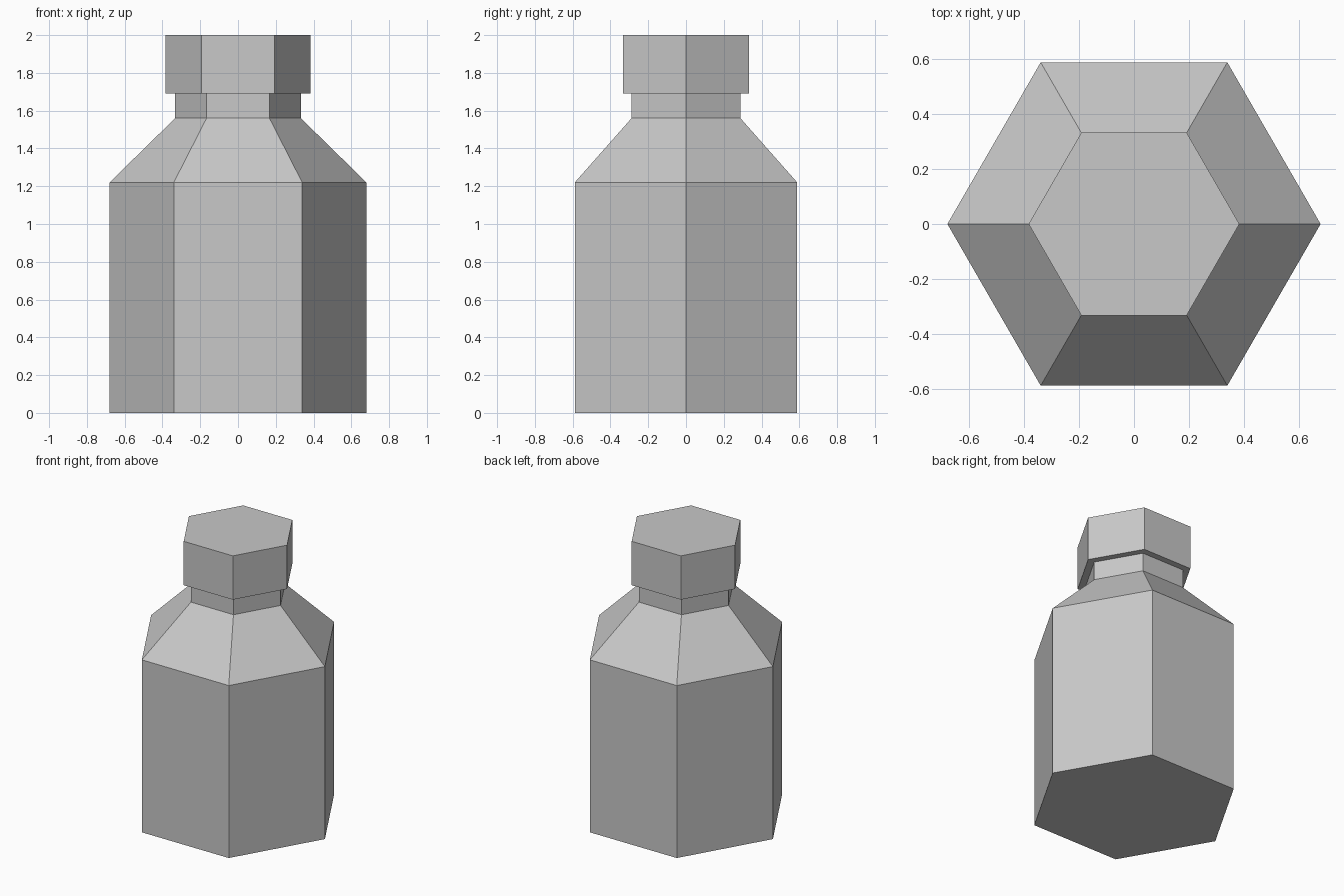
import bpy
import bmesh
from math import cos, sin, tau

cube = bpy.data.objects.get("Cube")
if cube:
    bpy.data.objects.remove(cube, do_unlink=True)

SIDES = 6

# One plain grey for the whole bottle
grey = bpy.data.materials.new("light_grey")
grey.use_nodes = True
colour = (0.58, 0.58, 0.58, 1)
grey.diffuse_color = colour
grey.node_tree.nodes["Principled BSDF"].inputs["Base Color"].default_value = colour


def hex_solid(name, profile):
    """Closed flat-sided solid from (radius, height) rings, bottom to top."""
    bm = bmesh.new()
    rings = [[bm.verts.new((r * cos(tau * i / SIDES), r * sin(tau * i / SIDES), z))
              for i in range(SIDES)] for r, z in profile]
    for low, high in zip(rings, rings[1:]):
        for i in range(SIDES):
            j = (i + 1) % SIDES
            bm.faces.new((low[i], low[j], high[j], high[i]))
    bm.faces.new(rings[0][::-1])
    bm.faces.new(rings[-1])
    mesh = bpy.data.meshes.new(name)
    bm.to_mesh(mesh)
    bm.free()
    mesh.materials.append(grey)
    obj = bpy.data.objects.new(name, mesh)
    bpy.context.collection.objects.link(obj)
    return obj


# Body, sloped shoulder and neck
hex_solid("bottle_body", [(0.68, 0), (0.68, 1.22), (0.333, 1.56), (0.333, 1.69)])

# Wider cap over the neck
hex_solid("bottle_cap", [(0.384, 1.69), (0.384, 2)])
